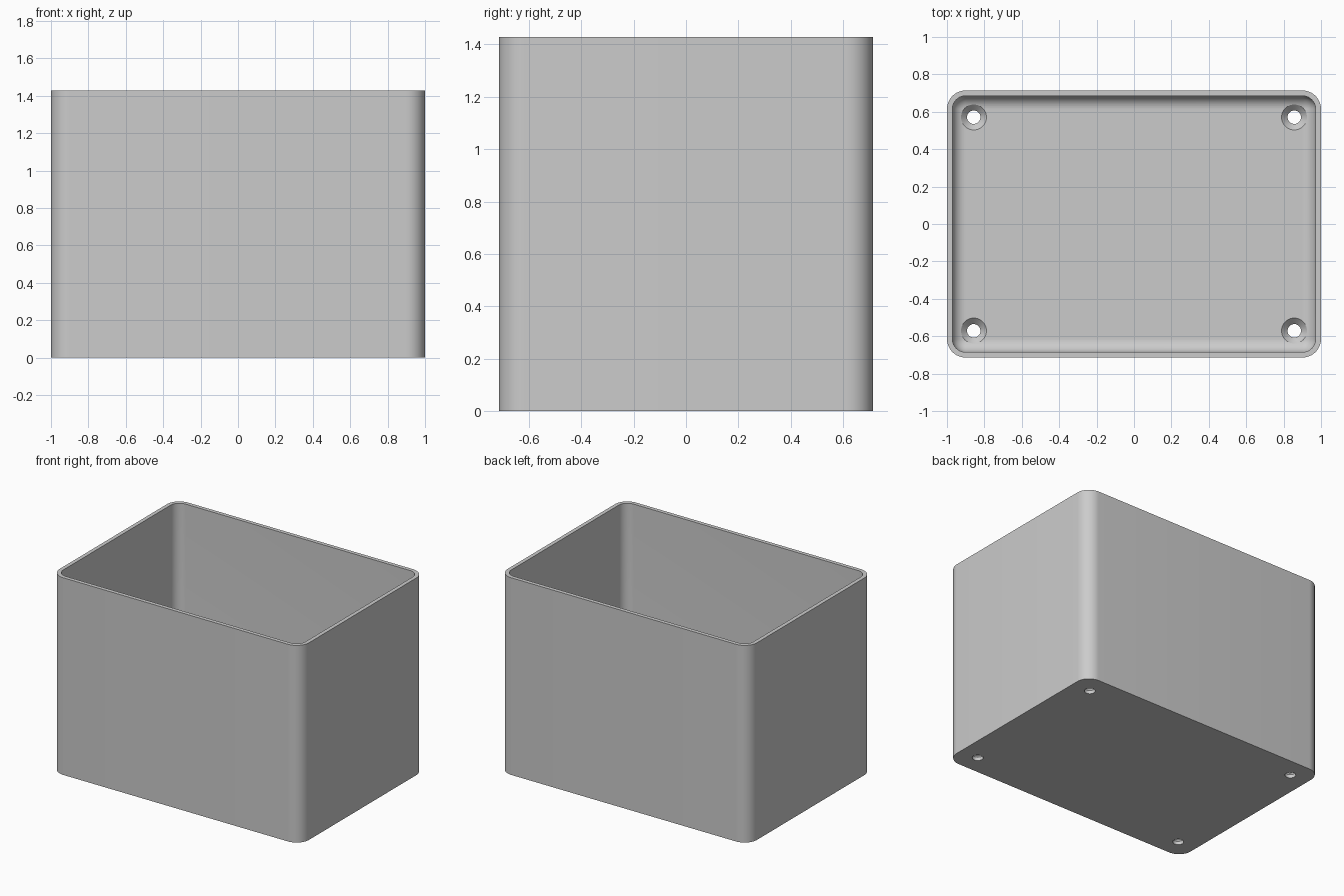
import bpy, bmesh, math

cube = bpy.data.objects.get("Cube")
if cube:
    bpy.data.objects.remove(cube, do_unlink=True)

HALF_X, HALF_Y, HEIGHT = 1.0, 0.714, 1.429
CORNER, WALL, FLOOR = 0.1, 0.0286, 0.057
INNER = CORNER - WALL
SEGS = 12

grey = bpy.data.materials.new("plain grey")
grey.use_nodes = True
colour = (0.6, 0.6, 0.6, 1)
grey.diffuse_color = colour
grey.node_tree.nodes["Principled BSDF"].inputs["Base Color"].default_value = colour


def ring(bm, radius, z):
    """Rounded rectangle whose corner centres stay fixed."""
    verts = []
    for k, (sx, sy) in enumerate(((1, 1), (-1, 1), (-1, -1), (1, -1))):
        for i in range(SEGS + 1):
            a = math.pi / 2 * (k + i / SEGS)
            verts.append(bm.verts.new((sx * (HALF_X - CORNER) + radius * math.cos(a),
                                       sy * (HALF_Y - CORNER) + radius * math.sin(a), z)))
    return verts


def circle(bm, x, y, radius, z, n=40):
    return [bm.verts.new((x + radius * math.cos(math.tau * i / n),
                          y + radius * math.sin(math.tau * i / n), z)) for i in range(n)]


def loft(bm, rings):
    """Skin successive rings and close both ends."""
    for a, b in zip(rings, rings[1:]):
        for i in range(len(a)):
            j = (i + 1) % len(a)
            bm.faces.new((a[i], a[j], b[j], b[i]))
    bm.faces.new(rings[0][::-1])
    bm.faces.new(rings[-1])


def finish(bm, name):
    bmesh.ops.remove_doubles(bm, verts=bm.verts[:], dist=1e-5)
    bmesh.ops.recalc_face_normals(bm, faces=bm.faces[:])
    mesh = bpy.data.meshes.new(name)
    bm.to_mesh(mesh)
    bm.free()
    mesh.materials.append(grey)
    obj = bpy.data.objects.new(name, mesh)
    bpy.context.collection.objects.link(obj)
    return obj


# Open box: outer wall, rim, inner wall, then a rounded joint into the floor
bm = bmesh.new()
rings = [ring(bm, CORNER, 0), ring(bm, CORNER, HEIGHT), ring(bm, INNER, HEIGHT)]
for i in range(SEGS + 1):
    a = math.pi / 2 * i / SEGS
    radius = INNER * math.cos(a) if i < SEGS else 0
    rings.append(ring(bm, radius, FLOOR + INNER * (1 - math.sin(a))))
loft(bm, rings)
box = finish(bm, "box")

# Countersunk screw holes near the floor corners
bm = bmesh.new()
for x in (-0.857, 0.857):
    for y in (-0.571, 0.571):
        loft(bm, [circle(bm, x, y, r, z) for r, z in
                  ((0.036, -0.05), (0.036, FLOOR - 0.032), (0.068, FLOOR), (0.068, FLOOR + 0.1))])
cutter = finish(bm, "screw_hole_cutter")

bpy.ops.object.select_all(action='DESELECT')
bpy.context.view_layer.objects.active = box
box.select_set(True)
cut = box.modifiers.new("screw holes", 'BOOLEAN')
cut.operation = 'DIFFERENCE'
cut.solver = 'EXACT'
cut.object = cutter
bpy.ops.object.modifier_apply(modifier=cut.name)
bpy.data.objects.remove(cutter, do_unlink=True)
bpy.ops.object.shade_smooth_by_angle(angle=math.radians(30))
